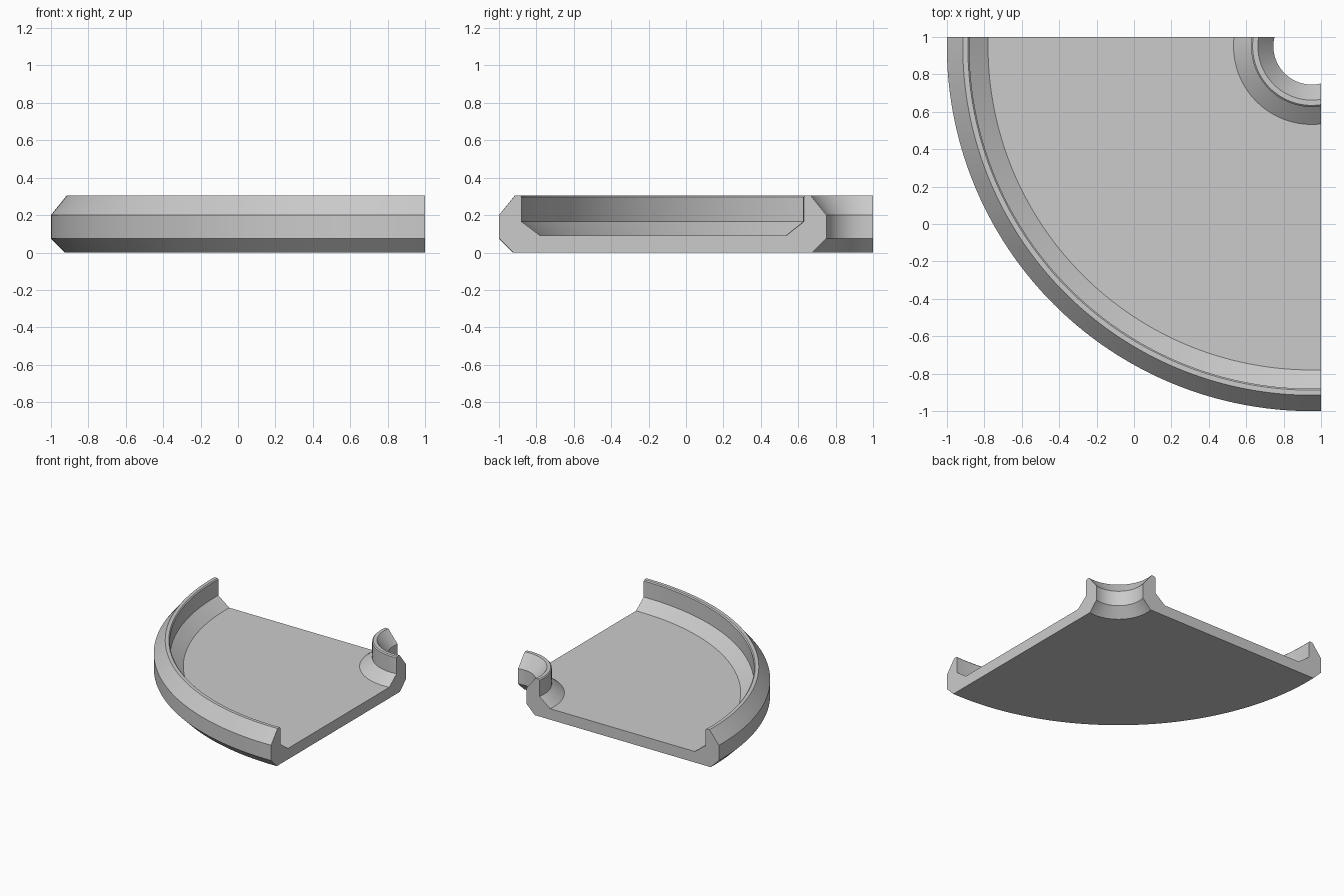
import bpy
import bmesh
import math
from mathutils import Matrix, Vector

cube = bpy.data.objects.get("Cube")
if cube:
    bpy.data.objects.remove(cube, do_unlink=True)

# Plain grey material
grey = bpy.data.materials.new("plain grey")
grey.use_nodes = True
colour = (0.6, 0.6, 0.6, 1)
grey.diffuse_color = colour
grey.node_tree.nodes["Principled BSDF"].inputs["Base Color"].default_value = colour

# Cross-section (radius, height): flat floor between a hub collar and an outer rim
AXIS = Vector((0.95, 0.95, 0))
PROFILE = [
    (0.28, 0), (1.875, 0), (1.95, 0.075), (1.95, 0.2),              # underside, outer rim
    (1.865, 0.305), (1.838, 0.305), (1.83, 0.297), (1.83, 0.165),   # rim lip and wall
    (1.73, 0.09), (0.418, 0.09),                                    # floor
    (0.324, 0.165), (0.324, 0.297), (0.316, 0.305), (0.288, 0.305), # collar
    (0.205, 0.2), (0.205, 0.075),                                   # hole
]
START, SWEEP, STEPS = math.radians(160), math.radians(130), 104

# Sweep the section a little past a quarter turn
bm = bmesh.new()
turn = Matrix.Rotation(START, 3, "Z")
verts = [bm.verts.new(AXIS + turn @ Vector((r, 0, z))) for r, z in PROFILE]
edges = [bm.edges.new((v, verts[(i + 1) % len(verts)])) for i, v in enumerate(verts)]
bmesh.ops.spin(bm, geom=verts + edges, cent=AXIS, axis=(0, 0, 1),
               angle=SWEEP, steps=STEPS, use_duplicate=False)

# Trim to the two straight sides and close each cut
for normal in (Vector((1, 0, 0)), Vector((0, 1, 0))):
    cut = bmesh.ops.bisect_plane(bm, geom=bm.verts[:] + bm.edges[:] + bm.faces[:],
                                 dist=1e-6, plane_co=normal, plane_no=normal,
                                 clear_outer=True)
    rim = [e for e in cut["geom_cut"] if isinstance(e, bmesh.types.BMEdge)]
    bmesh.ops.edgeloop_fill(bm, edges=rim)

bmesh.ops.recalc_face_normals(bm, faces=bm.faces[:])
mesh = bpy.data.meshes.new("quarter_tray")
bm.to_mesh(mesh)
bm.free()
mesh.materials.append(grey)

tray = bpy.data.objects.new("quarter_tray", mesh)
bpy.context.collection.objects.link(tray)
bpy.ops.object.select_all(action="DESELECT")
tray.select_set(True)
bpy.context.view_layer.objects.active = tray
bpy.ops.object.shade_smooth_by_angle(angle=math.radians(25))
